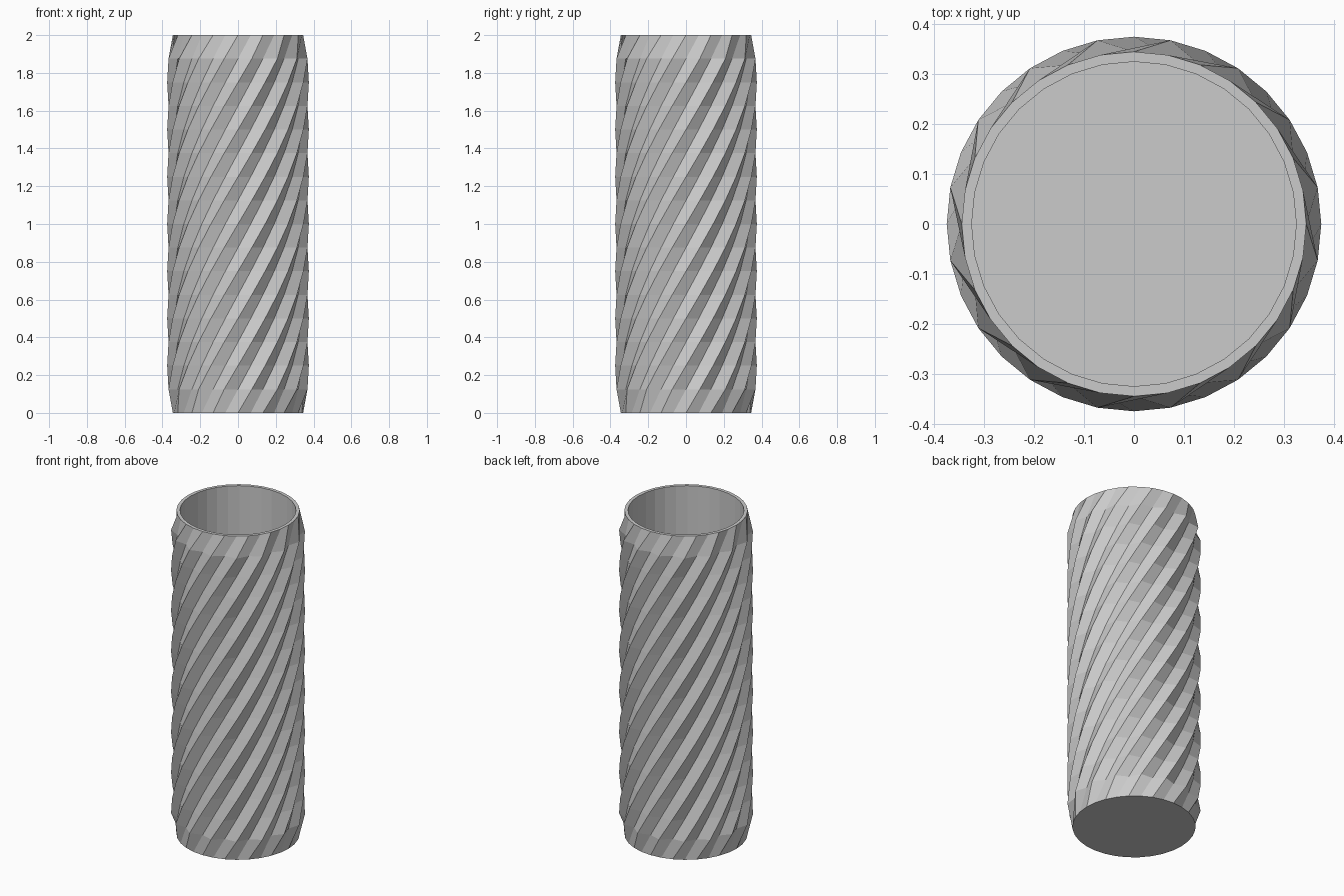
import bpy, bmesh
from math import sin, cos, pi

if "Cube" in bpy.data.objects:
    bpy.data.objects.remove(bpy.data.objects["Cube"])

RIDGES, LEVELS, HEIGHT = 16, 16, 2.0
R_RIDGE, R_BASE, R_IN, FLOOR = 0.375, 0.345, 0.325, 0.03
SIDES = RIDGES * 2
STEP = 2 * pi / SIDES

bm = bmesh.new()


def ring(z, radii, turn=0.0):
    return [bm.verts.new((radii[i % 2] * cos(i * STEP + turn),
                          radii[i % 2] * sin(i * STEP + turn), z))
            for i in range(SIDES)]


def bridge(a, b):
    for i in range(SIDES):
        j = (i + 1) % SIDES
        bm.faces.new((a[i], a[j], b[j], b[i]))


# Twisted fluted wall: half a turn over the height, round at both ends
rings = []
for k in range(LEVELS + 1):
    end = k in (0, LEVELS)
    radii = (R_BASE, R_BASE) if end else (R_RIDGE, R_BASE)
    rings.append(ring(HEIGHT * k / LEVELS, radii, pi * k / LEVELS))

# Rim, straight inner wall and inside floor
rings.append(ring(HEIGHT, (R_IN, R_IN), pi))
rings.append(ring(FLOOR, (R_IN, R_IN), pi))
for a, b in zip(rings, rings[1:]):
    bridge(a, b)
bm.faces.new(rings[-1])
bm.faces.new(rings[0][::-1])

bmesh.ops.recalc_face_normals(bm, faces=bm.faces[:])
mesh = bpy.data.meshes.new("twisted_cup")
bm.to_mesh(mesh)
bm.free()
cup = bpy.data.objects.new("twisted_cup", mesh)
bpy.context.collection.objects.link(cup)
